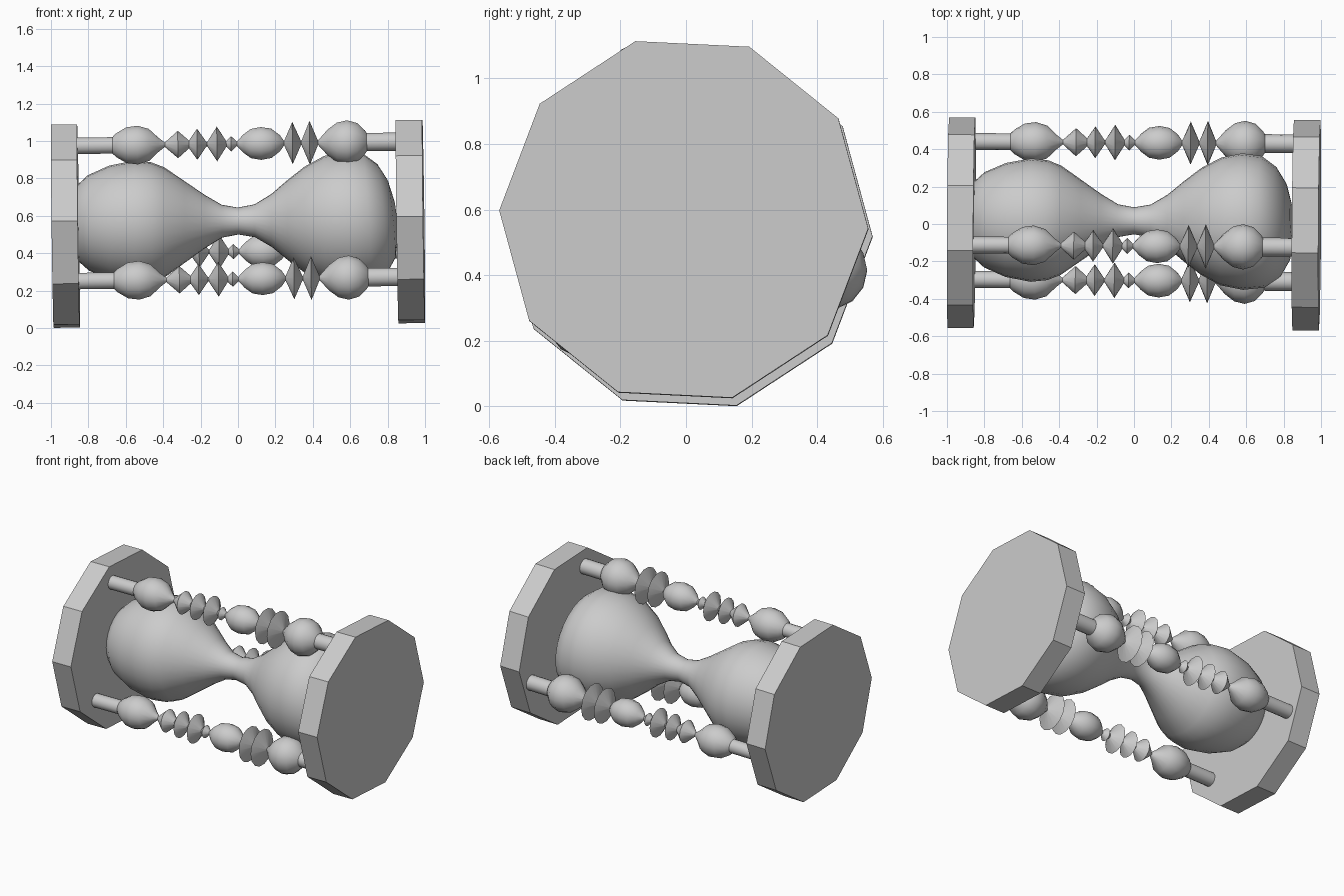
import bpy, bmesh, math
from mathutils import Matrix

if "Cube" in bpy.data.objects:
    bpy.data.objects.remove(bpy.data.objects["Cube"])

grey = bpy.data.materials.new("light grey")
grey.diffuse_color = (0.6, 0.6, 0.6, 1)
grey.use_nodes = True
grey.node_tree.nodes["Principled BSDF"].inputs["Base Color"].default_value = grey.diffuse_color

# The whole hourglass lies on its side, tipped very slightly
LIE = (Matrix.Translation((0, 0, 0.557))
       @ Matrix.Rotation(-0.013, 4, 'Y') @ Matrix.Rotation(-0.007, 4, 'Z'))


def lathe(name, profile, sides, centre=(0, 0), start=0.0, smooth=None, warp=None):
    """Turn (x, radius) points around an axis parallel to x and close the ends."""
    bm = bmesh.new()
    rings = []
    for x, r in profile:
        ring = []
        for i in range(sides):
            a = start + 2 * math.pi * i / sides
            y, z = r * math.cos(a), r * math.sin(a)
            dx = warp(x, y, z) if warp else 0
            ring.append(bm.verts.new((x + dx, y + centre[0], z + centre[1])))
        rings.append(ring)
    for a, b in zip(rings, rings[1:]):
        for i in range(sides):
            j = (i + 1) % sides
            bm.faces.new((a[i], a[j], b[j], b[i]))
    bm.faces.new(rings[0])
    bm.faces.new(rings[-1])
    bmesh.ops.recalc_face_normals(bm, faces=bm.faces)
    bm.transform(LIE)
    me = bpy.data.meshes.new(name)
    bm.to_mesh(me)
    bm.free()
    me.materials.append(grey)
    ob = bpy.data.objects.new(name, me)
    bpy.context.collection.objects.link(ob)
    if smooth:
        bpy.ops.object.select_all(action='DESELECT')
        ob.select_set(True)
        bpy.context.view_layer.objects.active = ob
        bpy.ops.object.shade_smooth_by_angle(angle=math.radians(smooth))
    return ob


# Ten-sided end caps
for name, x0, x1 in (("left_cap", -0.993, -0.853), ("right_cap", 0.851, 0.993)):
    lathe(name, [(x0, 0.563), (x1, 0.563)], 10, start=math.radians(-2.8))

# Glass: two bulbs joined by a narrow neck, the right bulb end leaning a little
glass = [(-0.87, 0.18), (-0.855, 0.205), (-0.80, 0.255), (-0.685, 0.305),
         (-0.55, 0.33), (-0.46, 0.32), (-0.39, 0.292), (-0.283, 0.217),
         (-0.176, 0.142), (-0.086, 0.088), (0, 0.072), (0.09, 0.088),
         (0.18, 0.142), (0.267, 0.215), (0.358, 0.285), (0.465, 0.342),
         (0.58, 0.365), (0.69, 0.352), (0.77, 0.295), (0.82, 0.21), (0.845, 0.1)]


def lean(x, y, z):
    return -max(0, (x - 0.5) / 0.3) * (0.05 * y + 0.08 * z)


lathe("glass_bulbs", glass, 28, centre=(0.017, 0.015), smooth=50, warp=lean)


# Turned posts: plain ends, round knobs, a barrel and sharp-edged discs
def disc(x, half, r):
    return [(x - half, 0.012), (x, r), (x + half, 0.012)]


post = [(-0.87, 0.045), (-0.665, 0.045), (-0.645, 0.065), (-0.59, 0.098),
        (-0.53, 0.106), (-0.47, 0.088), (-0.42, 0.04)]
for d in ((-0.315, 0.07, 0.075), (-0.212, 0.05, 0.085), (-0.106, 0.052, 0.095),
          (-0.03, 0.03, 0.042)):
    post += disc(*d)
post += [(0.035, 0.05), (0.075, 0.08), (0.13, 0.09), (0.185, 0.08), (0.23, 0.045)]
post += disc(0.298, 0.045, 0.115) + disc(0.39, 0.044, 0.12)
post += [(0.485, 0.07), (0.535, 0.108), (0.59, 0.121), (0.645, 0.105),
         (0.685, 0.065), (0.695, 0.05), (0.87, 0.05)]

for name, c in (("top_post", (-0.118, 0.428)), ("front_post", (-0.302, -0.295)),
                ("back_post", (0.435, -0.148))):
    lathe(name, post, 14, centre=c, smooth=40)
